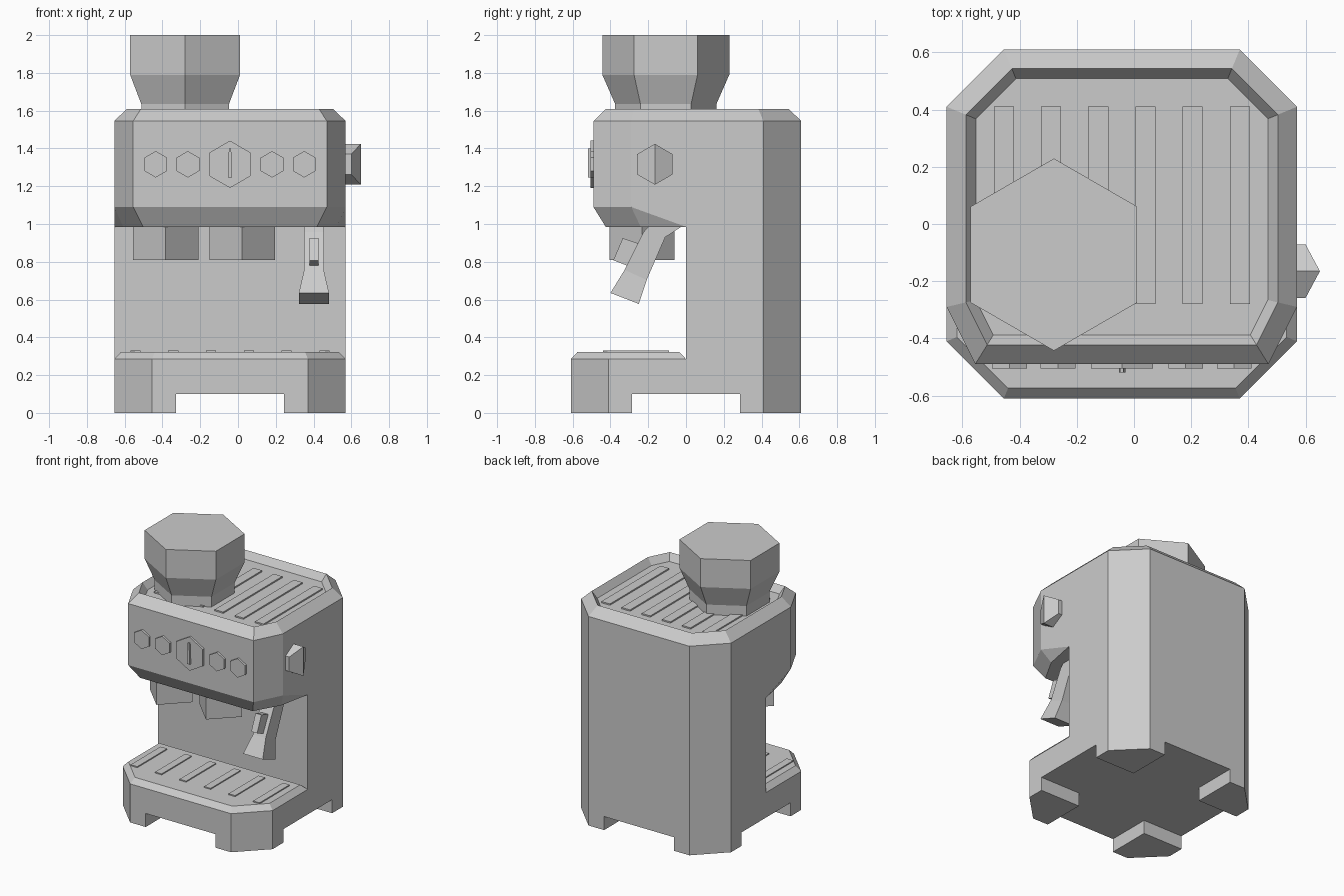
import bpy, bmesh, math
from mathutils import Vector

if "Cube" in bpy.data.objects:
    bpy.data.objects.remove(bpy.data.objects["Cube"])

CX = -0.0425   # centre line of the body
HX = 0.6125    # half width of the body


def loft(name, rings):
    """Closed solid through equal-length rings of 3D points, capped at both ends."""
    bm = bmesh.new()
    vr = [[bm.verts.new(p) for p in r] for r in rings]
    n = len(vr[0])
    for a, b in zip(vr, vr[1:]):
        for i in range(n):
            j = (i + 1) % n
            bm.faces.new((a[i], a[j], b[j], b[i]))
    bm.faces.new(vr[0][::-1])
    bm.faces.new(vr[-1])
    bmesh.ops.remove_doubles(bm, verts=bm.verts[:], dist=1e-5)
    bmesh.ops.recalc_face_normals(bm, faces=bm.faces[:])
    me = bpy.data.meshes.new(name)
    bm.to_mesh(me)
    bm.free()
    ob = bpy.data.objects.new(name, me)
    bpy.context.collection.objects.link(ob)
    return ob


def at(pts, z):
    return [(CX + x, y, z) for x, y in pts]


def mirrored(half):
    """Complete a right-hand outline (front to back) with its left mirror."""
    return half + [(-x, y) for x, y in reversed(half)]


def inset(pts, d):
    """Move every edge of a convex counter-clockwise outline inwards by d."""
    out, n = [], len(pts)
    for i in range(n):
        p0, p, p1 = (Vector(pts[k % n]) for k in (i - 1, i, i + 1))
        e0, e1 = (p - p0).normalized(), (p1 - p).normalized()
        n0, n1 = Vector((-e0.y, e0.x)), Vector((-e1.y, e1.x))
        out.append(tuple(p + (n0 + n1) * d / (1 + n0.dot(n1))))
    return out


def box(name, x0, x1, y0, y1, z0, z1):
    r = [(x0, y0), (x1, y0), (x1, y1), (x0, y1)]
    return loft(name, [[(x, y, z) for x, y in r] for z in (z0, z1)])


def polygon(n, r, cx, cy, start=90):
    return [(cx + r * math.cos(math.radians(start + 360 * i / n)),
             cy + r * math.sin(math.radians(start + 360 * i / n))) for i in range(n)]


# Rear column
column = mirrored([(HX, 0), (HX, 0.41), (HX - 0.2, 0.61)])
loft("column", [at(column, 0.1), at(column, 1.545)])

# Head overhanging the cup area, with sloped underside
side = HX + CX, -HX + CX


def head_ring(a, b, z, zback):
    return [(side[1], 0, zback), (CX - a[0], a[1], z), (CX - b[0], b[1], z),
            (CX + b[0], b[1], z), (CX + a[0], a[1], z), (side[0], 0, zback)]


loft("head", [head_ring((0.565, -0.24), (0.46, -0.425), 0.985, 0.985),
              head_ring((HX, -0.29), (0.5125, -0.49), 1.09, 0.985),
              head_ring((HX, -0.29), (0.5125, -0.49), 1.545, 1.545)])

# Bevelled top with sunken cup tray
top = mirrored([(0.5125, -0.49), (HX, -0.29), (HX, 0.41), (HX - 0.2, 0.61)])
loft("cup_tray_rim", [at(top, 1.545), at(inset(top, 0.067), 1.61),
                      at(inset(top, 0.102), 1.56)])

# Drip base
base = mirrored([(HX - 0.2, -0.61), (HX, -0.41), (HX, 0)])
loft("drip_base", [at(base, 0.1), at(base, 0.285), at(inset(base, 0.036), 0.323)])

# Slats on both trays
for i in range(6):
    k = i - 2.5
    x = CX + k * 0.2
    box("drip_slat", x - 0.027, x + 0.027, -0.44, -0.09, 0.31, 0.331)
    x = CX + k * 0.165
    box("cup_slat", x - 0.035, x + 0.035, -0.28, 0.41, 1.55, 1.57)

# Corner feet
for sx in (-1, 1):
    for sy in (-1, 1):
        foot = [(0.285, 0.285), (HX, 0.285), (HX, 0.41), (HX - 0.2, 0.61), (0.285, 0.61)]
        foot = [(x * sx, y * sy) for x, y in foot]
        loft("foot", [at(foot, 0), at(foot, 0.1)])

# Hexagonal bean hopper
loft("bean_hopper", [[(x, y, z) for x, y in polygon(6, r, -0.28, -0.107)]
                     for r, z in ((0.268, 1.55), (0.268, 1.635), (0.336, 1.79), (0.336, 2.0))])

# Four-sided brew and grind outlets
for x in (-0.383, 0.022):
    loft("outlet", [[(px, py, z) for px, py in polygon(4, 0.173, x, -0.233)]
                    for z in (0.81, 1.0)])

# Front buttons, gauge and needle
for dx, r in ((-0.393, 0.07), (-0.223, 0.07), (0, 0.125), (0.223, 0.07), (0.393, 0.07)):
    pts = polygon(6, r, CX + dx, 1.316)
    loft("gauge" if dx == 0 else "button",
         [[(x, y, z) for x, z in pts] for y in (-0.48, -0.506)])
needle = [(-0.01, 1.245), (0.012, 1.245), (0.006, 1.4), (-0.006, 1.4)]
loft("gauge_needle", [[(CX + x, y, z) for x, z in needle] for y in (-0.5, -0.52)])

# Side knob with ridged cap
hexa = polygon(6, 0.108, -0.165, 1.316)
loft("side_knob", [[(0.55, y, z) for y, z in hexa],
                   [(0.65 if i % 3 == 0 else 0.6, y, z) for i, (y, z) in enumerate(hexa)]])
knob = bpy.data.objects["side_knob"]
bm = bmesh.new()
bm.from_mesh(knob.data)
ridge = [v for v in bm.verts if v.co.x > 0.64]
bmesh.ops.connect_verts(bm, verts=ridge)
bm.to_mesh(knob.data)
bm.free()

# Steam wand: flared handle hanging from the head
WX = 0.402
sections = [((-0.40, 0.635), (-0.25, 0.577), 0.08), ((-0.325, 0.757), (-0.208, 0.704), 0.052),
            ((-0.225, 0.957), (-0.11, 0.93), 0.052), ((-0.16, 1.03), (-0.01, 0.995), 0.052)]
loft("steam_wand", [[(WX - w, *f), (WX + w, *f), (WX + w, *b), (WX - w, *b)]
                    for f, b, w in sections])

# Grip tab on the wand
tab = [(-0.335, 0.925), (-0.385, 0.808), (-0.30, 0.775), (-0.245, 0.895)]
loft("wand_tab", [[(x, y, z) for y, z in tab] for x in (WX - 0.024, WX + 0.024)])
